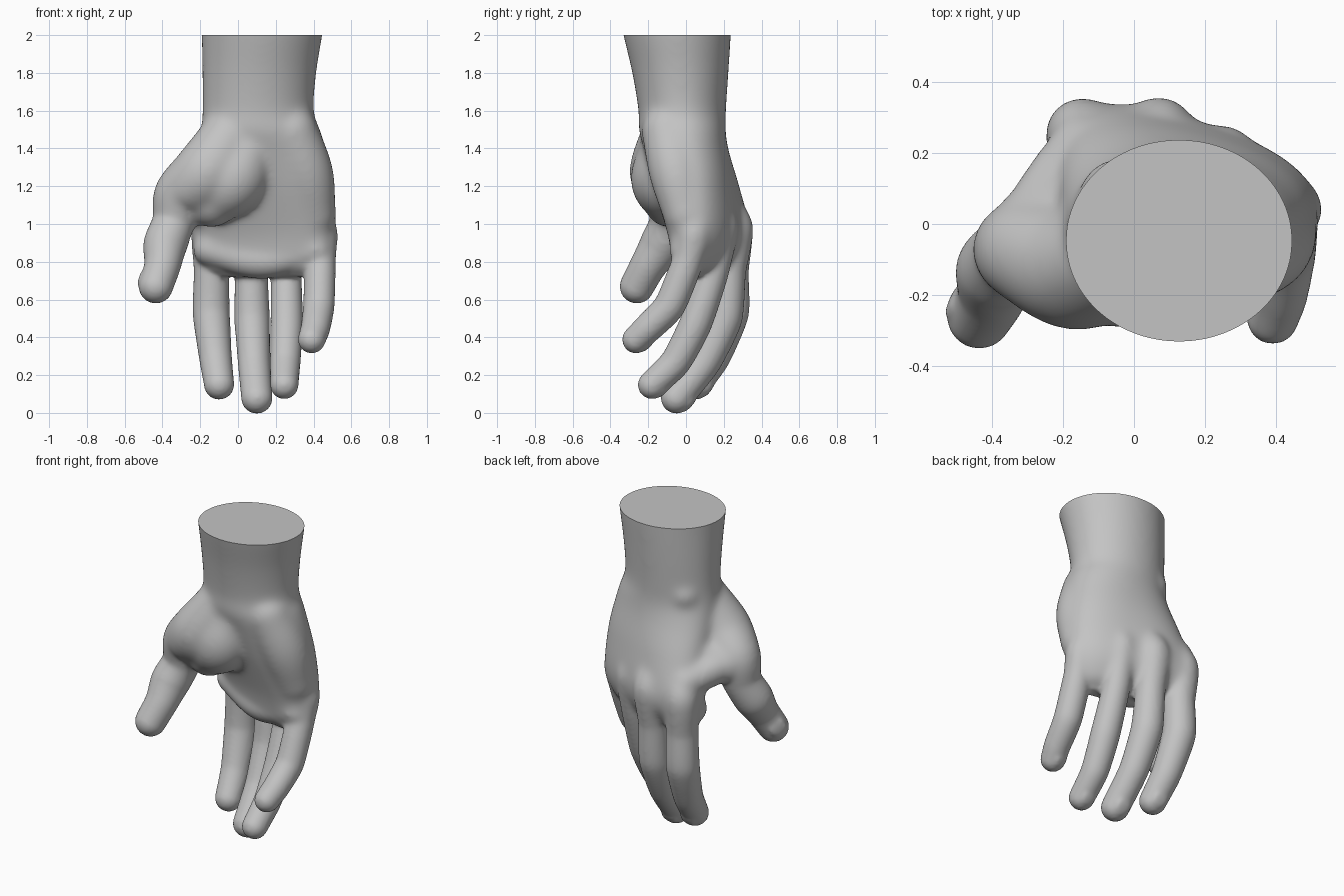
import bpy
import bmesh
import math
from mathutils import Vector, Matrix

SIDES = 48

default = bpy.data.objects.get("Cube")
if default:
    bpy.data.objects.remove(default, do_unlink=True)


def spline(points, pull=0.5, steps=8):
    """Smooth samples through the control points; low pull bends sharper."""
    pts = [Vector(p) for p in points]
    pts = [2 * pts[0] - pts[1]] + pts + [2 * pts[-1] - pts[-2]]
    out = []
    for a, b, c, d in zip(pts, pts[1:], pts[2:], pts[3:]):
        for i in range(steps):
            t = i / steps
            ease = t * t * (3 - 2 * t)
            out.append(b + (c - b) * ease
                       + (c - a) * pull * t * (1 - t) ** 2
                       - (d - b) * pull * t * t * (1 - t))
    return out + [pts[-2]]


def bridge(bm, rings):
    """Skin a row of vertex rings and close both ends."""
    for low, high in zip(rings, rings[1:]):
        for i in range(SIDES):
            j = (i + 1) % SIDES
            bm.faces.new((low[i], low[j], high[j], high[i]))
    bm.faces.new(rings[0][::-1])
    bm.faces.new(rings[-1])


def ball(bm, centre, radius, rotation=None, scale=(1, 1, 1)):
    matrix = Matrix.Translation(centre)
    if rotation:
        matrix = matrix @ rotation.to_4x4()
    matrix = matrix @ Matrix.Diagonal((*scale, 1))
    bmesh.ops.create_uvsphere(bm, u_segments=SIDES, v_segments=24,
                              radius=radius, matrix=matrix)


def limb(bm, points, pull=0.5):
    """Round tube of changing radius with ball ends."""
    samples = spline(points, pull)
    centres = [s.to_3d() for s in samples]
    turn, previous, rings = None, None, []
    for i, s in enumerate(samples):
        ahead = centres[min(i + 1, len(centres) - 1)]
        tangent = (ahead - centres[max(i - 1, 0)]).normalized()
        if turn is None:
            turn = Vector((0, 0, 1)).rotation_difference(tangent)
        else:
            turn = previous.rotation_difference(tangent) @ turn
        previous = tangent
        ring = []
        for k in range(SIDES):
            a = math.tau * k / SIDES
            ring.append(bm.verts.new(
                centres[i] + turn @ Vector((math.cos(a), math.sin(a), 0)) * s[3]))
        rings.append(ring)
    bridge(bm, rings)
    ball(bm, centres[0], samples[0][3])
    ball(bm, centres[-1], samples[-1][3])


def nail(bm, points, back):
    """Thin oval set into the back of a fingertip."""
    before, tip = Vector(points[-2]), Vector(points[-1])
    along = (tip - before).to_3d().normalized()
    back = Vector(back)
    back = (back - along * back.dot(along)).normalized()
    rotation = Matrix((along.cross(back), along, back)).transposed()
    radius = tip[3]
    centre = tip.to_3d() + (back * 0.92 - along * 0.3) * radius
    ball(bm, centre, radius, rotation, (0.6, 0.65, 0.16))


def rounded(value, power):
    return math.copysign(abs(value) ** power, value)


bm = bmesh.new()

# Forearm and palm: z, centre x, centre y, half width, half depth, tilt, roundness
sections = [
    (0.72, 0.14, 0.10, 0.28, 0.05, -18, 0.9),
    (0.79, 0.135, 0.11, 0.355, 0.125, -18, 0.85),
    (0.95, 0.135, 0.12, 0.39, 0.175, -18, 0.8),
    (1.20, 0.14, 0.055, 0.365, 0.208, -13, 0.82),
    (1.40, 0.13, 0.00, 0.333, 0.222, -5, 0.9),
    (1.50, 0.12, -0.02, 0.315, 0.23, 0, 0.95),
    (1.60, 0.107, -0.02, 0.295, 0.232, 0, 1),
    (1.80, 0.113, -0.03, 0.302, 0.255, 0, 1),
    (2.00, 0.127, -0.047, 0.32, 0.285, 0, 1),
    (2.10, 0.13, -0.055, 0.327, 0.297, 0, 1),
]
rings = []
for z, x, y, wide, deep, tilt, power in spline(sections):
    spin = Matrix.Rotation(math.radians(tilt), 3, 'Z')
    rings.append([])
    for k in range(SIDES):
        a = math.tau * k / SIDES
        offset = spin @ Vector((wide * rounded(math.cos(a), power),
                                deep * rounded(math.sin(a), power), 0))
        rings[-1].append(bm.verts.new(Vector((x, y, z)) + offset))
bridge(bm, rings)

# Fingers: x, y, z, radius from knuckle to tip
index_finger = [(-.10, .17, 1.15, .08), (-.145, .25, .97, .105),
                (-.14, .238, .75, .094), (-.142, .235, .53, .098),
                (-.12, .15, .30, .087), (-.10, .05, .15, .08)]
middle_finger = [(.08, .17, 1.15, .08), (.07, .255, .98, .104),
                 (.07, .23, .75, .088), (.075, .205, .50, .093),
                 (.085, .10, .27, .086), (.10, -.05, .079, .083)]
ring_finger = [(.20, .12, 1.15, .08), (.25, .185, .99, .094),
               (.255, .14, .73, .082), (.258, .05, .47, .086),
               (.25, -.055, .27, .081), (.245, -.18, .148, .075)]
little_finger = [(.36, .04, 1.15, .08), (.435, .045, .96, .094),
                 (.435, .015, .82, .084), (.428, -.085, .57, .083),
                 (.41, -.20, .45, .078), (.39, -.265, .388, .073)]
for finger in (index_finger, middle_finger, ring_finger, little_finger):
    limb(bm, finger, 0.3)
    nail(bm, finger, (0, 1, 0))

# Thumb with its root muscle
thumb = [(-.02, -.08, 1.50, .15), (-.16, -.12, 1.275, .18),
         (-.30, -.075, 1.15, .15), (-.34, -.08, 1.01, .115),
         (-.385, -.13, .89, .116), (-.40, -.20, .78, .097),
         (-.435, -.26, .67, .091)]
limb(bm, thumb, 0.4)
nail(bm, thumb, (-.8, .5, .2))

# Thenar muscle, thumb web, heel of the hand, finger pad and wrist bone
limb(bm, [(.04, -.09, 1.38, .16), (-.03, -.115, 1.23, .178), (-.14, -.085, 1.12, .14)])
limb(bm, [(-.05, .08, 1.20, .13), (-.27, -.01, 1.13, .125)])
limb(bm, [(-.14, .21, 1.06, .10), (-.24, .06, 1.12, .105)])
limb(bm, [(.28, -.095, 1.49, .14), (.36, -.05, 1.27, .145), (.40, .0, 1.05, .12)])
limb(bm, [(-.145, .155, .87, .095), (.13, .06, .81, .10), (.41, .0, .87, .09)])
ball(bm, Vector((-.045, .075, 1.55)), 0.11)

bmesh.ops.recalc_face_normals(bm, faces=bm.faces)
mesh = bpy.data.meshes.new("hand")
bm.to_mesh(mesh)
bm.free()
hand = bpy.data.objects.new("hand", mesh)
bpy.context.collection.objects.link(hand)

# Fuse the parts into one skin
remesh = hand.modifiers.new("fuse", 'REMESH')
remesh.mode = 'VOXEL'
remesh.voxel_size = 0.011
soften = hand.modifiers.new("soften", 'SMOOTH')
soften.factor = 0.5
soften.iterations = 8
bpy.context.view_layer.update()
graph = bpy.context.evaluated_depsgraph_get()
skin = bpy.data.meshes.new_from_object(hand.evaluated_get(graph))
hand.modifiers.clear()

# Blend palm and wrist more softly than the fingers and thumb
bm = bmesh.new()
bm.from_mesh(skin)
for step in range(28):
    floor = 0.74 + 0.006 * step
    soft = [v for v in bm.verts
            if v.co.z > floor + (0.3 if v.co.x < -0.26 else 0)]
    bmesh.ops.smooth_vert(bm, verts=soft, factor=0.5,
                          use_axis_x=True, use_axis_y=True, use_axis_z=True)

# Flat cut at the end of the forearm
cut = bmesh.ops.bisect_plane(bm, geom=bm.verts[:] + bm.edges[:] + bm.faces[:],
                             plane_co=(0, 0, 2), plane_no=(0, 0, 1),
                             clear_outer=True)
rim = [g for g in cut["geom_cut"] if isinstance(g, bmesh.types.BMEdge)]
bmesh.ops.holes_fill(bm, edges=rim, sides=0)
bmesh.ops.recalc_face_normals(bm, faces=bm.faces)
bm.to_mesh(skin)
bm.free()
hand.data = skin

# Plain grey skin
grey = bpy.data.materials.new("plain grey")
grey.use_nodes = True
colour = (0.55, 0.55, 0.55, 1)
grey.diffuse_color = colour
grey.node_tree.nodes["Principled BSDF"].inputs["Base Color"].default_value = colour
skin.materials.clear()
skin.materials.append(grey)

bpy.context.view_layer.objects.active = hand
hand.select_set(True)
bpy.ops.object.shade_smooth_by_angle(angle=math.radians(40))
